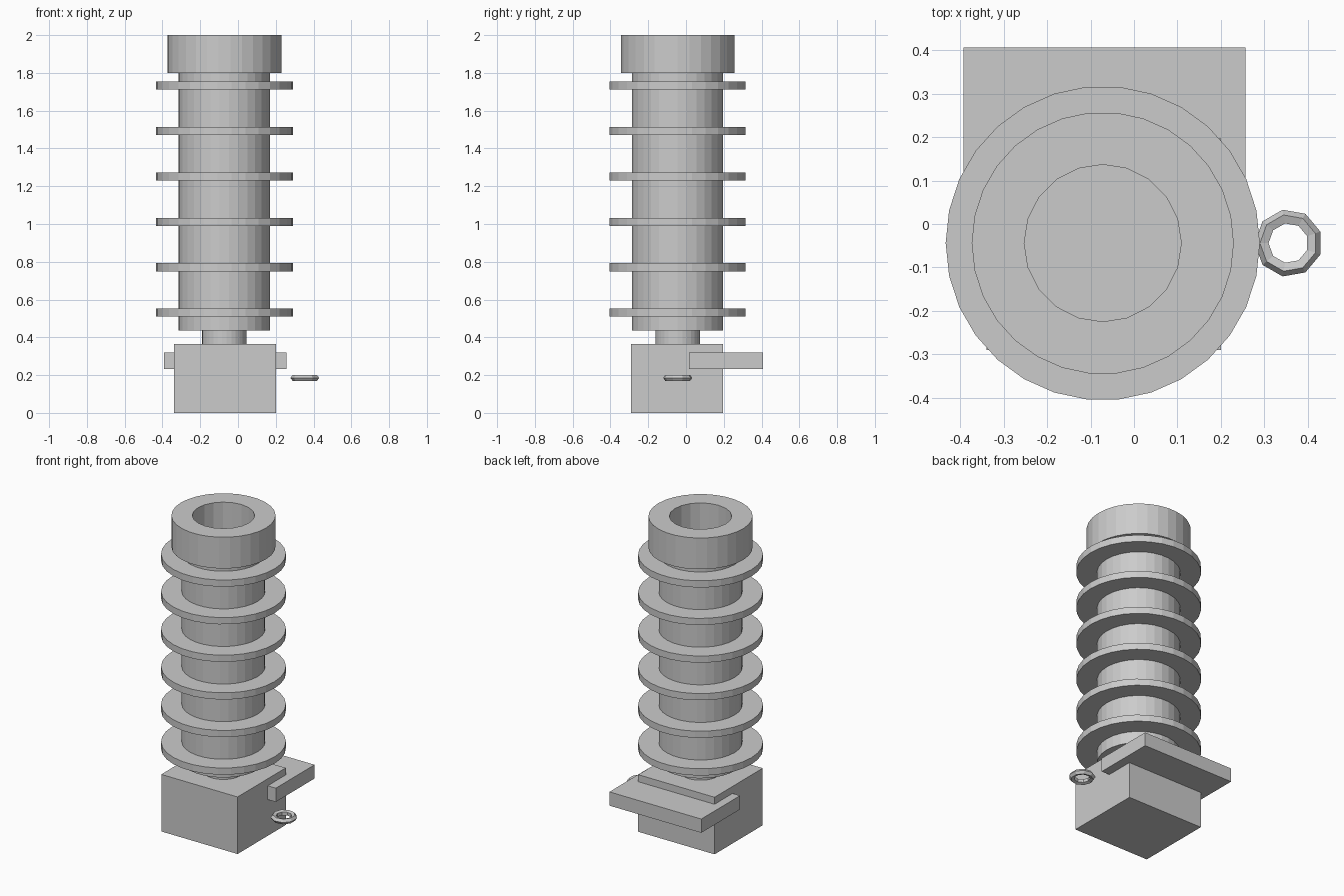
import bpy, bmesh, math

cube = bpy.data.objects.get("Cube")
if cube:
    bpy.data.objects.remove(cube, do_unlink=True)

grey = bpy.data.materials.new("plain grey")
grey.use_nodes = True
GREY = (0.6, 0.6, 0.6, 1)
grey.diffuse_color = GREY
grey.node_tree.nodes["Principled BSDF"].inputs["Base Color"].default_value = GREY

CX, CY = -0.072, -0.044  # axis of the tower


def finish(name, bm, location=(0, 0, 0)):
    bmesh.ops.recalc_face_normals(bm, faces=bm.faces)
    mesh = bpy.data.meshes.new(name)
    bm.to_mesh(mesh)
    bm.free()
    obj = bpy.data.objects.new(name, mesh)
    obj.location = location
    mesh.materials.append(grey)
    bpy.context.collection.objects.link(obj)
    return obj


def box(name, x0, x1, y0, y1, z0, z1):
    bm = bmesh.new()
    bmesh.ops.create_cube(bm, size=1)
    bmesh.ops.scale(bm, vec=(x1 - x0, y1 - y0, z1 - z0), verts=bm.verts)
    return finish(name, bm, ((x0 + x1) / 2, (y0 + y1) / 2, (z0 + z1) / 2))


def cylinder(name, radius, z0, z1, sides=30):
    bm = bmesh.new()
    bmesh.ops.create_cone(bm, cap_ends=True, segments=sides, radius1=radius,
                          radius2=radius, depth=z1 - z0)
    # turn a corner towards the side
    first = max(bm.verts, key=lambda v: v.co.x).co
    turn = -math.atan2(first.y, first.x)
    for v in bm.verts:
        x, y = v.co.xy
        v.co.x = x * math.cos(turn) - y * math.sin(turn)
        v.co.y = x * math.sin(turn) + y * math.cos(turn)
    return finish(name, bm, (CX, CY, (z0 + z1) / 2))


def cut(obj, cutter):
    mod = obj.modifiers.new("bore", 'BOOLEAN')
    mod.operation = 'DIFFERENCE'
    mod.solver = 'EXACT'
    mod.object = cutter


# Base block with rear plate
box("base_block", -0.34, 0.20, -0.29, 0.197, 0, 0.365)
box("rear_plate", -0.393, 0.257, 0.015, 0.407, 0.232, 0.32)

# Bored tower
cylinder("neck", 0.118, 0.36, 0.44)
body = cylinder("body", 0.242, 0.435, 1.81)
cap = cylinder("cap", 0.302, 1.80, 2.0)
bore = cylinder("bore_cutter", 0.181, 0.5, 2.1, 20)
bore.hide_render = True
bore.hide_viewport = True
flanges = [cylinder(f"flange_{i + 1}", 0.362, 0.509 + 0.2405 * i, 0.552 + 0.2405 * i)
           for i in range(6)]
for part in [body, cap] + flanges:
    cut(part, bore)

# Small loose ring: nine sides round, five sides in section
bm = bmesh.new()
ROUND, SECTION, MAJOR, MINOR = 9, 5, 0.0603, 0.0177
loops = []
for i in range(ROUND):
    a = math.pi + math.tau * i / ROUND
    loop = []
    for j in range(SECTION):
        b = math.tau * j / SECTION
        r = MAJOR + MINOR * math.cos(b)
        loop.append(bm.verts.new((r * math.cos(a), r * math.sin(a), MINOR * math.sin(b))))
    loops.append(loop)
for i in range(ROUND):
    for j in range(SECTION):
        k, m = (i + 1) % ROUND, (j + 1) % SECTION
        bm.faces.new((loops[i][j], loops[k][j], loops[k][m], loops[i][m]))
finish("side_ring", bm, (0.356, CY, 0.185))
